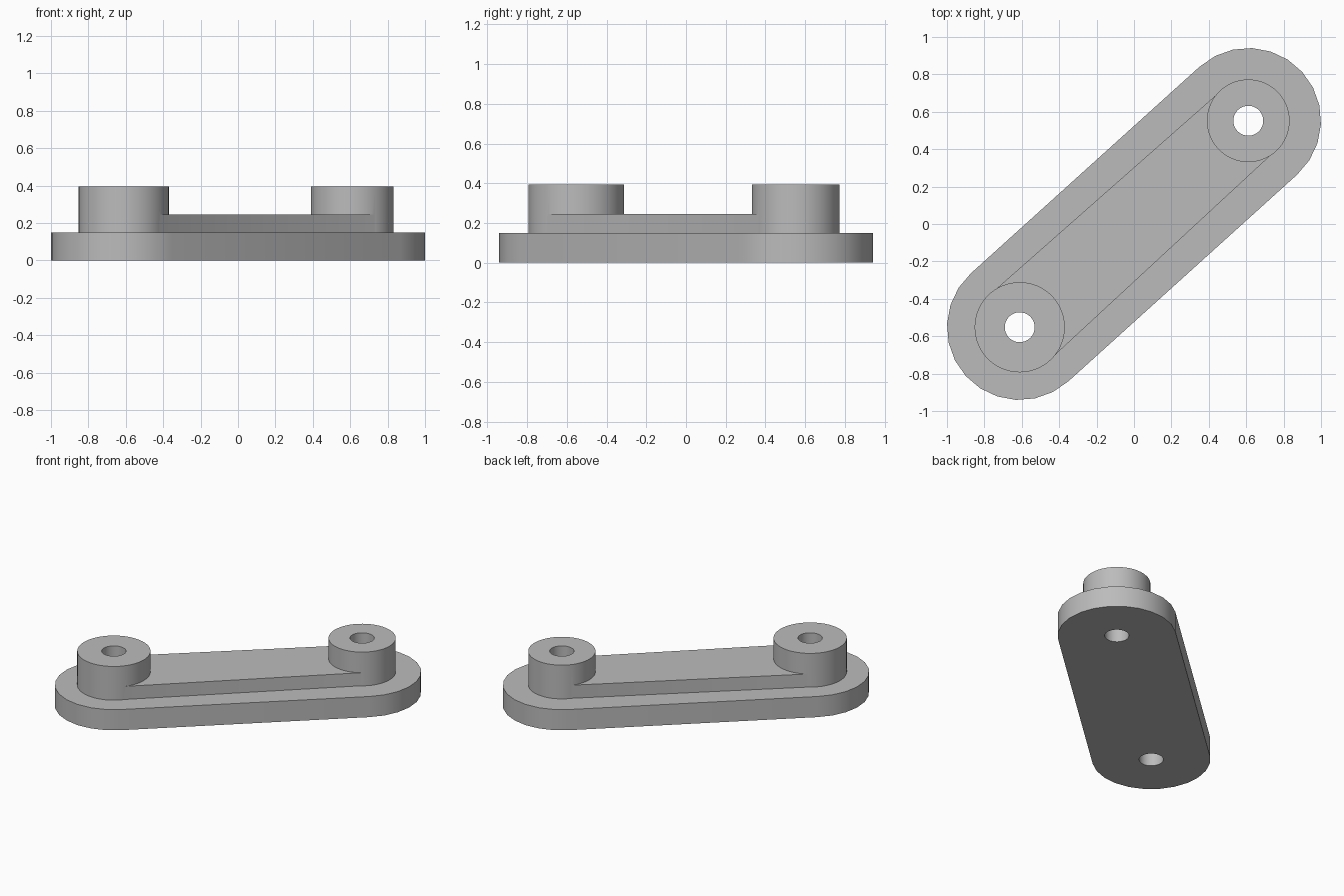
import bpy
import bmesh
from math import cos, sin, pi, atan2, radians
from mathutils import Vector

cube = bpy.data.objects.get("Cube")
if cube:
    bpy.data.objects.remove(cube, do_unlink=True)

grey = bpy.data.materials.new("plain grey")
grey.use_nodes = True
colour = (0.5, 0.5, 0.5, 1)
grey.diffuse_color = colour
grey.node_tree.nodes["Principled BSDF"].inputs["Base Color"].default_value = colour

# Pivot centres at the two ends of the arm
END = Vector((0.611, 0.552))
START = -END
HEADING = atan2(END.y, END.x)


def arc(centre, radius, first, sweep, steps):
    return [centre + radius * Vector((cos(first + sweep * i / steps),
                                      sin(first + sweep * i / steps)))
            for i in range(steps + 1)]


def circle(centre, radius, steps):
    return arc(centre, radius, 0, 2 * pi, steps)[:-1]


def prism(name, outline, bottom, top):
    """Extrude a flat outline upwards into a solid."""
    bm = bmesh.new()
    face = bm.faces.new([bm.verts.new((p.x, p.y, bottom)) for p in outline])
    result = bmesh.ops.extrude_face_region(bm, geom=[face])
    verts = [v for v in result["geom"] if isinstance(v, bmesh.types.BMVert)]
    bmesh.ops.translate(bm, verts=verts, vec=(0, 0, top - bottom))
    bmesh.ops.recalc_face_normals(bm, faces=bm.faces)
    mesh = bpy.data.meshes.new(name)
    bm.to_mesh(mesh)
    bm.free()
    mesh.materials.append(grey)
    obj = bpy.data.objects.new(name, mesh)
    bpy.context.collection.objects.link(obj)
    return obj


def combine(target, tool, operation):
    """Apply a boolean and discard the tool."""
    mod = target.modifiers.new(operation, 'BOOLEAN')
    mod.operation = operation
    mod.solver = 'EXACT'
    mod.object = tool
    bpy.context.view_layer.objects.active = target
    bpy.ops.object.modifier_apply(modifier=mod.name)
    bpy.data.objects.remove(tool, do_unlink=True)


# Base plate with faceted round ends
outline = (arc(END, 0.389, HEADING - pi / 2, pi, 12)
           + arc(START, 0.389, HEADING + pi / 2, pi, 12))
arm = prism("link_arm", outline, 0, 0.15)

# Raised tapering web between the bosses
side = Vector((-sin(HEADING), cos(HEADING)))
web = [START - side * 0.237, END - side * 0.217,
       END + side * 0.217, START + side * 0.237]
combine(arm, prism("web", web, 0.05, 0.245), 'UNION')

# Bosses, the front one slightly larger
for centre, radius in ((START, 0.241), (END, 0.221)):
    combine(arm, prism("boss", circle(centre, radius, 64), 0.08, 0.395), 'UNION')

# Through holes
for centre in (START, END):
    combine(arm, prism("hole_cutter", circle(centre, 0.08, 40), -0.1, 0.6), 'DIFFERENCE')

bpy.ops.object.select_all(action='DESELECT')
arm.select_set(True)
bpy.context.view_layer.objects.active = arm
bpy.ops.object.shade_smooth_by_angle(angle=radians(30))
